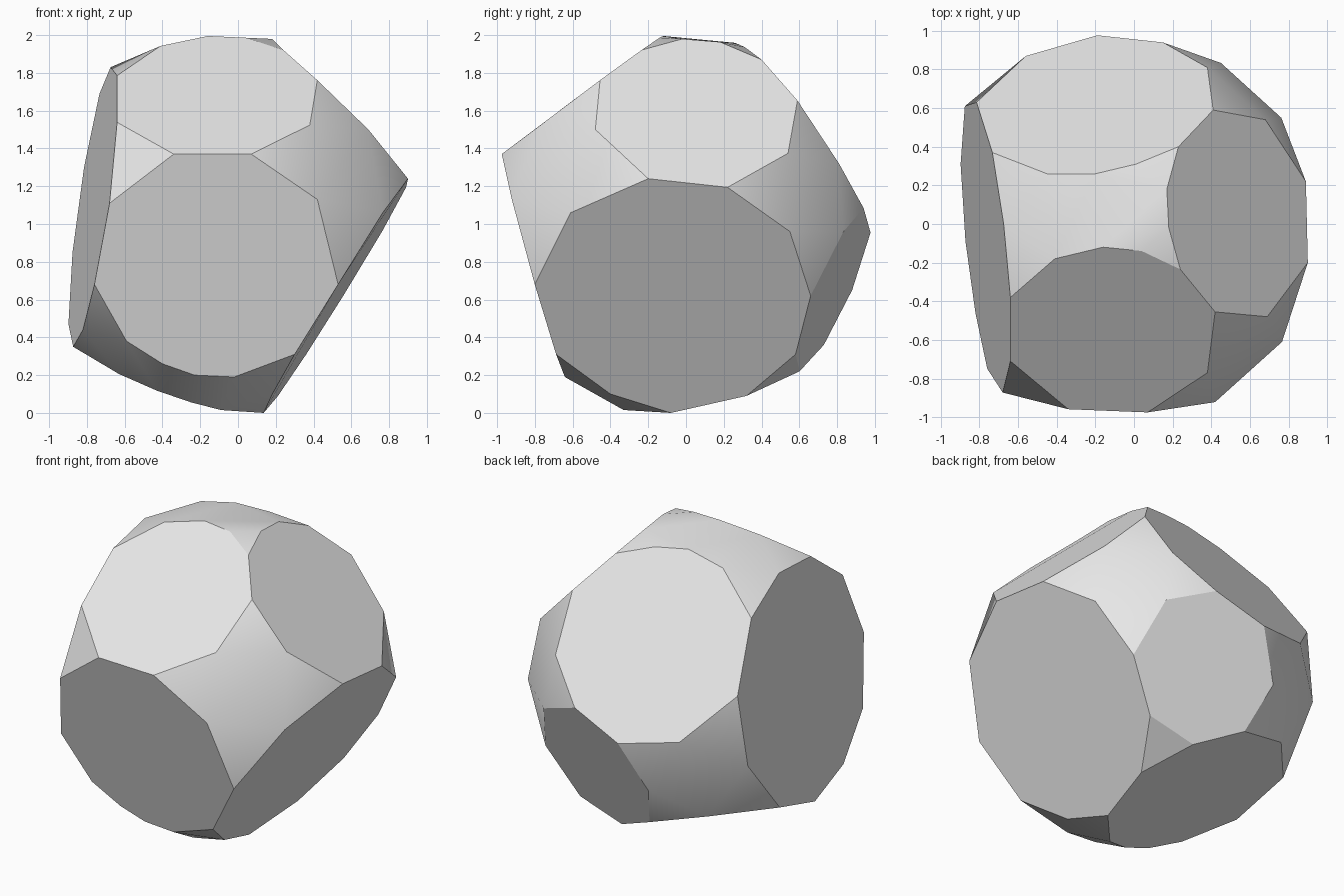
import bpy, bmesh
from mathutils import Vector

if "Cube" in bpy.data.objects:
    bpy.data.objects.remove(bpy.data.objects["Cube"])

# Each flat cut: dependent axis, plane (a, b, c) with value = a + b*u + c*v,
# and its rim points (u, v) on the two remaining axes in xyz order.
# Rim points shared by two cuts are listed once only.
CUTS = {
    "lower_front": (1, (-0.589, -0.04, -0.28), [
        (-.34, 1.37), (.07, 1.37), (.42, 1.13), (.53, .68), (.30, .31), (-.02, .19),
        (-.23, .20), (-.40, .26), (-.59, .38), (-.76, .68), (-.68, 1.11)]),
    "upper_front": (2, (2.09, 0.03, 0.75), [
        (-.64, -.38), (-.64, -.71), (.38, -.77), (.42, -.455), (.24, -.235),
        (.04, -.14), (-.16, -.12), (-.41, -.18)]),
    "upper_right": (2, (2.168, -1.061, -0.134), [
        (.69, -.48), (.90, -.20), (.89, .22), (.68, .54), (.41, .59), (.23, .40),
        (.17, .18), (.18, -.02)]),
    "lower_right": (0, (0.14, 0.05, 0.62), [
        (.55, .96), (.66, .62), (.58, .31), (.32, .09), (-.08, .0), (-.40, .10),
        (-.61, 1.06)]),
    "left": (0, (-0.931, -0.105, 0.14), [
        (-.46, .44), (-.09, .35), (.31, .47), (.61, .85), (.63, 1.30), (.37, 1.69),
        (0, 1.83)]),
    "upper_back": (2, (2.37, 0.23, -1.404), [
        (-.45, .26), (-.20, .26), (.01, .31), (.38, .81), (.15, .94), (-.19, .977),
        (-.56, .87)]),
    "lower_back": (1, (0.515, -0.23, 0.44), [
        (.45, .96), (-.342, .65), (-.246, .36), (.045, .22)]),
    "bottom": (2, (0.075, -0.343, 0.275), [
        (-.606, .639), (-.63, -.31), (-.43, -.38), (-.25, -.38), (-.09, -.33)]),
}


def on_plane(axis, plane, u, v):
    """Point on a cut plane from its two free coordinates."""
    p = [u, v]
    p.insert(axis, plane[0] + plane[1] * u + plane[2] * v)
    return Vector(p)


def distance(axis, plane, co):
    """Distance of a point from a cut plane."""
    free = [co[i] for i in range(3) if i != axis]
    gap = co[axis] - plane[0] - plane[1] * free[0] - plane[2] * free[1]
    return abs(gap) / (1 + plane[1] ** 2 + plane[2] ** 2) ** 0.5


# stone body: hull around all the cut rims
bm = bmesh.new()
for axis, plane, rim in CUTS.values():
    for u, v in rim:
        bm.verts.new(on_plane(axis, plane, u, v))
bmesh.ops.convex_hull(bm, input=bm.verts[:])
bmesh.ops.delete(bm, geom=[v for v in bm.verts if not v.link_faces], context='VERTS')
for f in bm.faces:
    f.smooth = True

# merge every cut into one flat face with a sharp rim
for axis, plane, rim in CUTS.values():
    cap = [f for f in bm.faces
           if all(distance(axis, plane, v.co) < 0.02 for v in f.verts)]
    if len(cap) > 1:
        cap = bmesh.ops.dissolve_faces(bm, faces=cap, use_verts=False)["region"]
    for f in cap:
        f.smooth = False
        for e in f.edges:
            e.smooth = False
bmesh.ops.recalc_face_normals(bm, faces=bm.faces[:])

mesh = bpy.data.meshes.new("cut_stone")
bm.to_mesh(mesh)
bm.free()
stone = bpy.data.objects.new("cut_stone", mesh)
bpy.context.collection.objects.link(stone)

# plain grey stone
grey = bpy.data.materials.new("light_grey")
grey.diffuse_color = (0.8, 0.8, 0.8, 1)
grey.use_nodes = True
grey.node_tree.nodes["Principled BSDF"].inputs["Base Color"].default_value = grey.diffuse_color
mesh.materials.append(grey)
